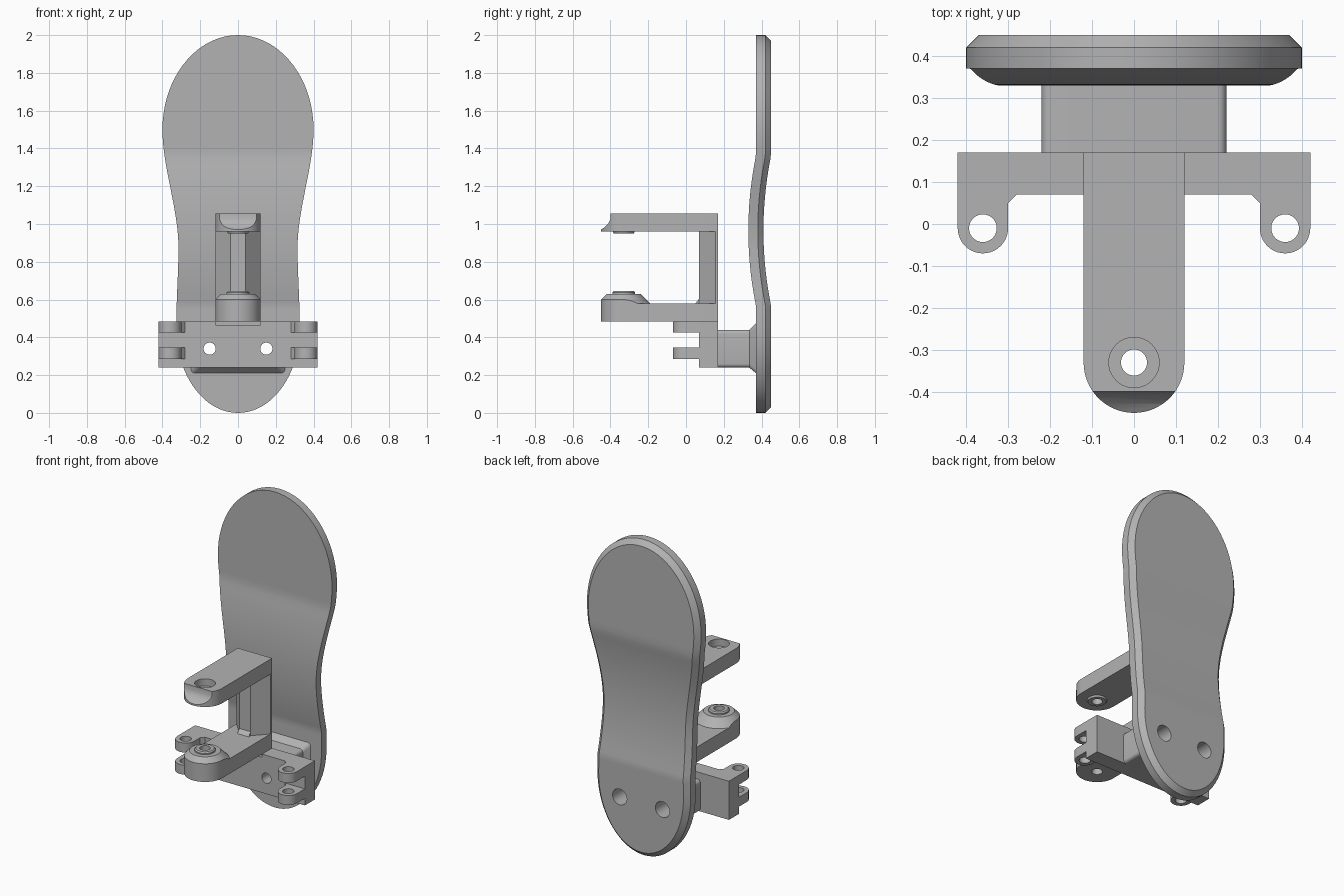
import bpy, bmesh, math
from mathutils import Vector
from mathutils.geometry import interpolate_bezier

if "Cube" in bpy.data.objects:
    bpy.data.objects.remove(bpy.data.objects["Cube"], do_unlink=True)

GREY = (0.45, 0.45, 0.45, 1)
grey = bpy.data.materials.new("plain grey")
grey.use_nodes = True
grey.diffuse_color = GREY
grey.node_tree.nodes["Principled BSDF"].inputs["Base Color"].default_value = GREY


def finish(name, bm):
    bmesh.ops.recalc_face_normals(bm, faces=bm.faces[:])
    mesh = bpy.data.meshes.new(name)
    bm.to_mesh(mesh)
    bm.free()
    mesh.materials.append(grey)
    obj = bpy.data.objects.new(name, mesh)
    bpy.context.collection.objects.link(obj)
    return obj


def loft(name, rings):
    """Skin matching rings of points and cap both ends."""
    bm = bmesh.new()
    loops = [[bm.verts.new(p) for p in ring] for ring in rings]
    n = len(loops[0])
    for a, b in zip(loops, loops[1:]):
        for i in range(n):
            j = (i + 1) % n
            bm.faces.new((a[i], a[j], b[j], b[i]))
    bm.faces.new(loops[0])
    bm.faces.new(loops[-1])
    return finish(name, bm)


def place(p, axis, h):
    a, b = p
    return {"x": (h, a, b), "y": (a, h, b), "z": (a, b, h)}[axis]


def prism(name, pts, axis, lo, hi):
    return loft(name, [[place(p, axis, h) for p in pts] for h in (lo, hi)])


def box(name, x, y, z):
    return prism(name, [(x[0], y[0]), (x[1], y[0]), (x[1], y[1]), (x[0], y[1])], "z", *z)


def arc(centre, r, start, end, n):
    angles = [math.radians(start + (end - start) * i / n) for i in range(n + 1)]
    return [(centre[0] + r * math.cos(t), centre[1] + r * math.sin(t)) for t in angles]


def disc(name, centre, axis, *steps):
    """Turned solid given as (height, radius) steps."""
    return loft(name, [[place(p, axis, h) for p in arc(centre, r, 0, 360, 40)[:-1]]
                       for h, r in steps])


def boolean(obj, tool, operation="DIFFERENCE"):
    tool.hide_render = True
    mod = obj.modifiers.new("cut", "BOOLEAN")
    mod.operation, mod.solver, mod.object = operation, "EXACT", tool
    bpy.context.view_layer.objects.active = obj
    bpy.ops.object.modifier_apply(modifier=mod.name)
    bpy.data.objects.remove(tool, do_unlink=True)


# Sole plate: right half outline from top to toe, bent at the waist
path = [((0, 2), (.22, 2), (.4, 1.776), (.4, 1.5)),
        ((.4, 1.5), (.4, 1.3), (.315, 1.08), (.315, .87)),
        ((.315, .87), (.315, .75), (.327, .6), (.327, .45)),
        ((.327, .45), (.327, .2), (.18, 0), (0, 0))]
outline = []
for seg in path:
    outline += interpolate_bezier(*[Vector(p) for p in seg], 20)[(1 if outline else 0):]


def bend(z):
    return -.04 * max(0, 1 - ((z - .965) / .395) ** 2)


def inset(i, d):
    if i in (0, len(outline) - 1):
        return outline[i] + Vector((0, -d if i == 0 else d))
    t = (outline[i + 1] - outline[i - 1]).normalized()
    return outline[i] + Vector((t.y, -t.x)) * d


bm = bmesh.new()
rings = []
for y, d in ((.37, 0), (.42, 0), (.45, .03)):
    pts = [inset(i, d) for i in range(len(outline))]
    right = [bm.verts.new((p.x, y + bend(p.y), p.y)) for p in pts]
    left = [bm.verts.new((-p.x, y + bend(p.y), p.y)) for p in pts[1:-1]]
    rings.append((right, [right[0]] + left + [right[-1]]))
for (r0, l0), (r1, l1) in zip(rings, rings[1:]):
    for a, b in ((r0, r1), (l0, l1)):
        for i in range(len(a) - 1):
            bm.faces.new((a[i], a[i + 1], b[i + 1], b[i]))
for r, l in (rings[0], rings[-1]):
    for i in range(len(r) - 1):
        bm.faces.new(list(dict.fromkeys((r[i], r[i + 1], l[i + 1], l[i]))))
plate = finish("sole_plate", bm)


# Mounting block with a flared foot against the plate
def rounded(w, z0, z1, y, r=.02):
    pts = (arc((w - r, z1 - r), r, 0, 90, 5) + arc((r - w, z1 - r), r, 90, 180, 5)
           + arc((r - w, z0 + r), r, 180, 270, 5) + arc((w - r, z0 + r), r, 270, 360, 5))
    return [(a, y, b) for a, b in pts]


block = loft("mounting_block", [rounded(.22, .24, .44, .165), rounded(.22, .24, .44, .335),
                                rounded(.25, .21, .475, .371), rounded(.25, .21, .475, .38)])

# Crossbar with a shallow notch under the arm
bar = box("crossbar", (-.42, .42), (.07, .17), (.24, .485))
boolean(bar, box("notch_cutter", (-.12, .12), (0, .09), (.465, .5)))

# Screw holes, wider from the back
for side in (-1, 1):
    for part in (plate, block, bar):
        boolean(part, disc("screw_cutter", (side * .15, .34), "y",
                           (0, .032), (.2, .032), (.2001, .05), (.6, .05)))

# Paired hinge ears at both ends of the crossbar
for side, label in ((1, "left"), (-1, "right")):
    ear = ([(.42, .08), (.28, .08), (.28, .07), (.3, .05)]
           + arc((.36, -.01), .06, 180, 360, 20))
    for level, z in (("lower", .285), ("upper", .425)):
        obj = prism(f"{label}_{level}_ear", [(side * x, y) for x, y in ear], "z", z, z + .06)
        boolean(obj, disc("pin_cutter", (side * .36, -.01), "z", (0, .033), (1, .033)))

# Clamp arms share one round-ended outline
tip = (0, -.33)
arm = [(.12, .17), (-.12, .17)] + arc(tip, .12, 180, 360, 32)
lower = prism("lower_arm", arm, "z", .485, .58)
boss = disc("lower_boss", tip, "z", (.575, .145), (.63, .09))
boolean(boss, prism("boss_trim", arm, "z", .5, .7), "INTERSECT")
lower_ring = disc("lower_ring", tip, "z", (.625, .06), (.638, .06), (.645, .053))

upper = prism("upper_arm", arm, "z", .96, 1.055)
boolean(upper, prism("nose_cutter", [(-.6, .97), (-.45, .97), (-.428, .985), (-.41, 1.005),
                                     (-.4, 1.025), (-.395, 1.2), (-.6, 1.2)], "x", -.3, .3))
boolean(upper, disc("recess_cutter", tip, "z", (1.01, .06), (1.2, .06)))
upper_ring = disc("upper_ring", tip, "z", (.949, .053), (.965, .06))
for part in (lower, boss, lower_ring, upper, upper_ring):
    boolean(part, disc("bolt_cutter", tip, "z", (.3, .031), (1.2, .031)))

# Upright with slanted front corners, and a small fillet at its foot
prism("upright", [(-.12, .17), (-.12, .155), (-.04, .07), (.04, .07), (.12, .155), (.12, .17)],
      "z", .575, .965)
prism("upright_fillet", [(.05, .58), (.08, .58), (.08, .61), (.07, .605)], "x", -.04, .04)

# Smooth shading on the curved sides
for obj in bpy.context.collection.objects:
    if obj.type == "MESH" and grey.name in obj.data.materials:
        bpy.ops.object.select_all(action="DESELECT")
        obj.select_set(True)
        bpy.context.view_layer.objects.active = obj
        bpy.ops.object.shade_smooth_by_angle(angle=math.radians(25))
